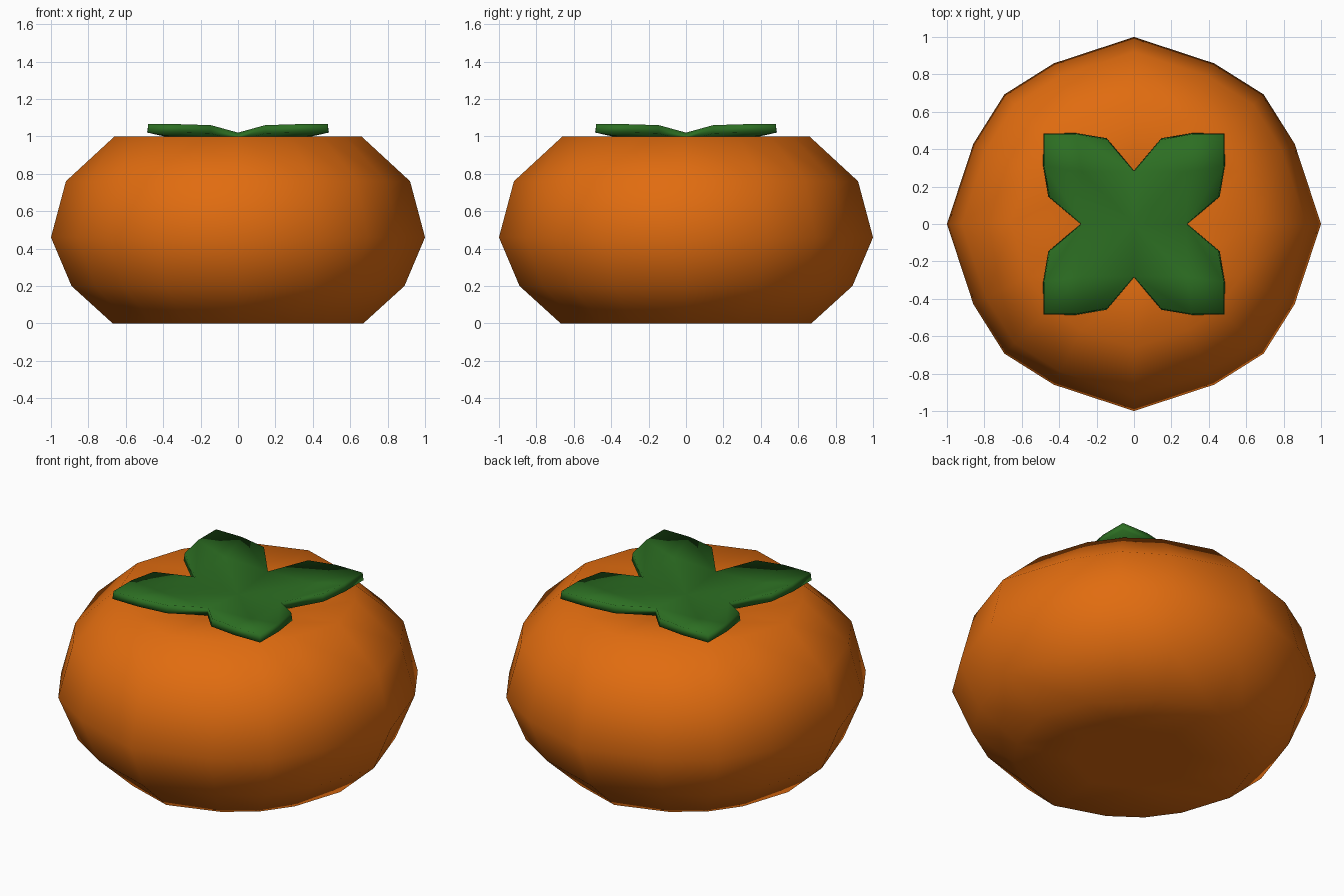
import bpy, bmesh, math

if "Cube" in bpy.data.objects:
    bpy.data.objects.remove(bpy.data.objects["Cube"])


def make_object(name, bm, color):
    bmesh.ops.recalc_face_normals(bm, faces=bm.faces)
    for f in bm.faces:
        f.smooth = True
    me = bpy.data.meshes.new(name)
    bm.to_mesh(me)
    bm.free()
    mat = bpy.data.materials.new(name + "_colour")
    mat.diffuse_color = (*color, 1)
    mat.use_nodes = True
    mat.node_tree.nodes["Principled BSDF"].inputs["Base Color"].default_value = mat.diffuse_color
    me.materials.append(mat)
    ob = bpy.data.objects.new(name, me)
    bpy.context.collection.objects.link(ob)
    return ob


# Fruit: cube with a 4 x 4 grid on every side, rounded into rings
RINGS = [(0.67, 0.0), (0.89, 0.2), (1.0, 0.46), (0.92, 0.76), (0.66, 1.0)]
bm = bmesh.new()
bmesh.ops.create_cube(bm, size=4)
bmesh.ops.subdivide_edges(bm, edges=bm.edges[:], cuts=3, use_grid_fill=True)
for v in bm.verts:
    i, j, k = (round(c) for c in v.co)
    radius, z = RINGS[k + 2]
    s = max(abs(i), abs(j)) / 2
    if abs(i) == abs(j):
        radius *= 0.96 if abs(k) == 2 else 0.98
    elif i and j:
        radius *= 0.96
    # dimple under the leaves
    if k == 2:
        z -= {0: 0.05, 0.5: 0.03}.get(s, 0)
    d = math.hypot(i, j) or 1
    v.co = (i / d * radius * s, j / d * radius * s, z)
make_object("fruit", bm, (0.75, 0.15, 0.005))

# Leaf crown: one lobe of four quads, turned four times
LOBE = [(0, 0, 0.99), (0.28, 0, 1.02), (0.45, 0.145, 1.06), (0.48, 0.31, 1.065),
        (0.48, 0.48, 1.065), (0.31, 0.48, 1.065), (0.145, 0.45, 1.06),
        (0, 0.28, 1.02), (0.28, 0.28, 1.03)]
QUADS = [(0, 1, 8, 7), (1, 2, 3, 8), (8, 3, 4, 5), (7, 8, 5, 6)]
bm = bmesh.new()
for n in range(4):
    c, s = round(math.cos(n * math.pi / 2)), round(math.sin(n * math.pi / 2))
    vs = [bm.verts.new((x * c - y * s, x * s + y * c, z)) for x, y, z in LOBE]
    for q in QUADS:
        bm.faces.new([vs[a] for a in q])
bmesh.ops.remove_doubles(bm, verts=bm.verts, dist=0.001)
crown = make_object("leaf_crown", bm, (0.025, 0.155, 0.016))
solid = crown.modifiers.new("thickness", 'SOLIDIFY')
solid.thickness = 0.045
solid.offset = -1
